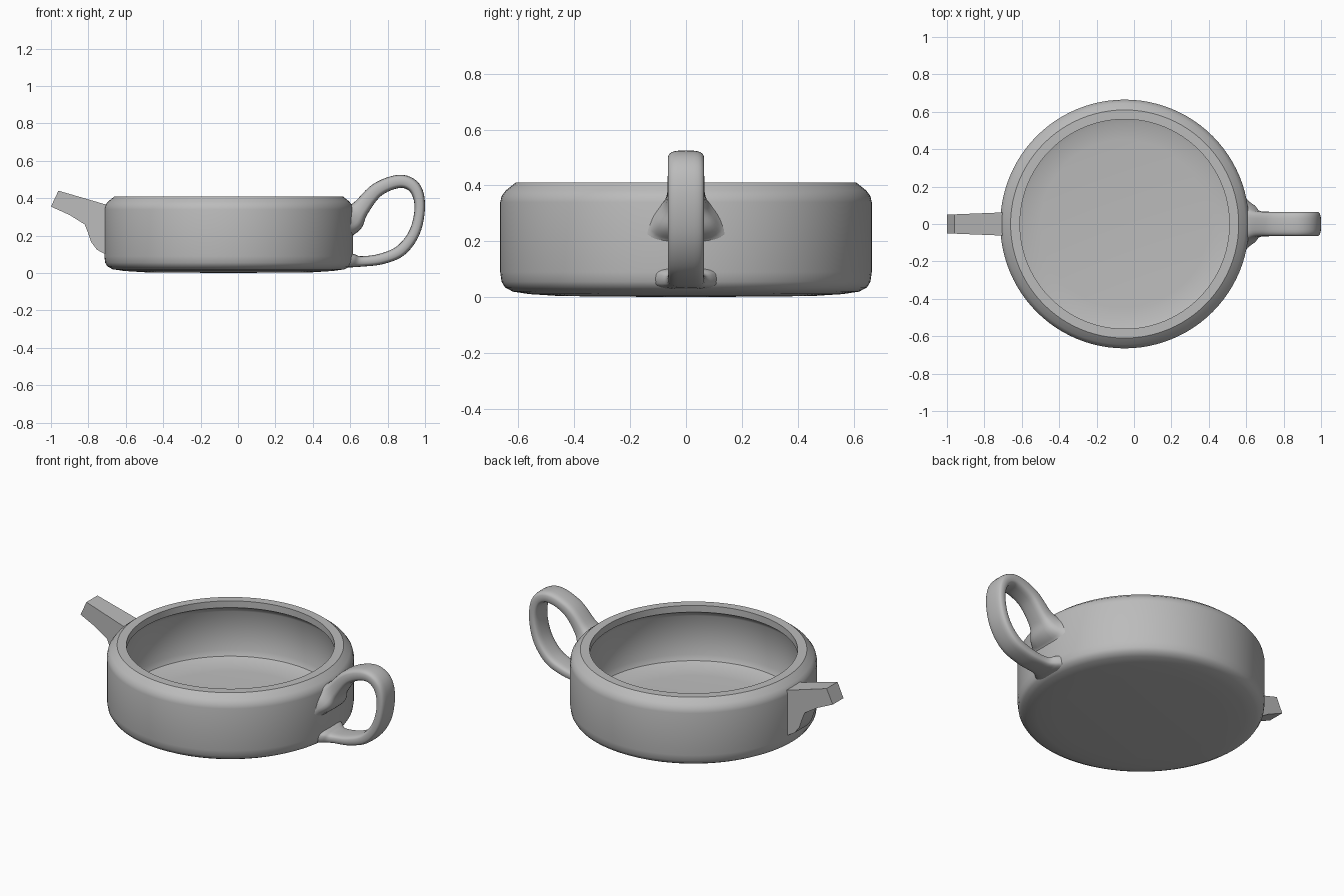
import bpy, bmesh, math
from mathutils import Vector

if "Cube" in bpy.data.objects:
    bpy.data.objects.remove(bpy.data.objects["Cube"])

CX = -0.05          # body axis
GREY = (0.5, 0.5, 0.5, 1)

clay = bpy.data.materials.new("grey_clay")
clay.use_nodes = True
clay.diffuse_color = GREY
clay.node_tree.nodes["Principled BSDF"].inputs["Base Color"].default_value = GREY


def finish(bm, name, angle):
    bmesh.ops.recalc_face_normals(bm, faces=bm.faces)
    mesh = bpy.data.meshes.new(name)
    bm.to_mesh(mesh)
    bm.free()
    obj = bpy.data.objects.new(name, mesh)
    bpy.context.collection.objects.link(obj)
    mesh.materials.append(clay)
    bpy.ops.object.select_all(action='DESELECT')
    obj.select_set(True)
    bpy.context.view_layer.objects.active = obj
    bpy.ops.object.shade_smooth_by_angle(angle=math.radians(angle))
    return obj


def catmull(points, steps):
    pts = [Vector(p) for p in points]
    pts = [2 * pts[0] - pts[1]] + pts + [2 * pts[-1] - pts[-2]]
    out = []
    for a, b, c, d in zip(pts, pts[1:], pts[2:], pts[3:]):
        for i in range(steps):
            t = i / steps
            out.append(0.5 * (2 * b + (c - a) * t + (2 * a - 5 * b + 4 * c - d) * t ** 2
                              + (3 * b - a - 3 * c + d) * t ** 3))
    return out + [pts[-2]]


# Body: hollow bowl with a bevelled shoulder and an overhanging lip
profile = [(0, 0), (0.45, 0.004), (0.56, 0.011), (0.62, 0.02), (0.648, 0.035),
           (0.66, 0.055), (0.665, 0.09), (0.665, 0.34), (0.66, 0.362), (0.645, 0.382),
           (0.61, 0.41), (0.56, 0.41), (0.56, 0.37), (0.585, 0.355), (0.6, 0.33),
           (0.6, 0.1), (0.585, 0.07), (0.54, 0.053), (0.45, 0.045), (0, 0.04)]
bm = bmesh.new()
verts = [bm.verts.new((CX + r, 0, z)) for r, z in profile]
edges = [bm.edges.new(pair) for pair in zip(verts, verts[1:])]
bmesh.ops.spin(bm, geom=verts + edges, cent=(CX, 0, 0), axis=(0, 0, 1),
               angle=math.tau, steps=96)
bmesh.ops.remove_doubles(bm, verts=bm.verts, dist=0.0005)
finish(bm, "pot_body", 35)

# Handle: rounded-square section swept along a loop (x, z, thickness, width)
loop = [(0.575, 0.275, 0.085, 0.15), (0.61, 0.295, 0.075, 0.11),
        (0.655, 0.345, 0.048, 0.072), (0.745, 0.445, 0.038, 0.065),
        (0.865, 0.49, 0.035, 0.065), (0.945, 0.455, 0.033, 0.065),
        (0.972, 0.355, 0.028, 0.065), (0.945, 0.22, 0.029, 0.065),
        (0.87, 0.12, 0.031, 0.065), (0.765, 0.075, 0.029, 0.065),
        (0.66, 0.062, 0.028, 0.07), (0.615, 0.066, 0.036, 0.1),
        (0.575, 0.07, 0.042, 0.13)]
path = [Vector(p) for p in catmull([p[:3] for p in loop], 6)]
widths = [p.x for p in catmull([(p[3], 0, 0) for p in loop], 6)]
SIDES = 24


def rounded(v):
    return math.copysign(abs(v) ** 0.6, v)


bm = bmesh.new()
rings = []
for i, p in enumerate(path):
    ahead, behind = path[min(i + 1, len(path) - 1)], path[max(i - 1, 0)]
    t = Vector((ahead.x - behind.x, 0, ahead.y - behind.y)).normalized()
    normal = Vector((-t.z, 0, t.x))
    ring = []
    for k in range(SIDES):
        a = math.tau * k / SIDES
        co = Vector((p.x, 0, p.y)) + normal * (p.z * rounded(math.cos(a)))
        co.y = widths[i] * rounded(math.sin(a))
        ring.append(bm.verts.new(co))
    rings.append(ring)
for a, b in zip(rings, rings[1:]):
    for k in range(SIDES):
        n = (k + 1) % SIDES
        bm.faces.new((a[k], a[n], b[n], b[k]))
bm.faces.new(rings[0])
bm.faces.new(rings[-1])
finish(bm, "handle", 50)

# Spout: flat-sided outline given thickness, slightly narrower at the tip
outline = [(-1.0, 0.355), (-0.96, 0.44), (-0.72, 0.37), (-0.67, 0.36), (-0.67, 0.1),
           (-0.71, 0.1), (-0.755, 0.125), (-0.785, 0.165), (-0.8, 0.21),
           (-0.82, 0.26), (-0.9, 0.31)]
bm = bmesh.new()
sides = []
for s in (-1, 1):
    sides.append([bm.verts.new((x, s * (0.05 + 0.04 * (x + 1)), z)) for x, z in outline])
    bm.faces.new(sides[-1])
for i in range(len(outline)):
    j = (i + 1) % len(outline)
    bm.faces.new((sides[0][i], sides[0][j], sides[1][j], sides[1][i]))
finish(bm, "spout", 25)
